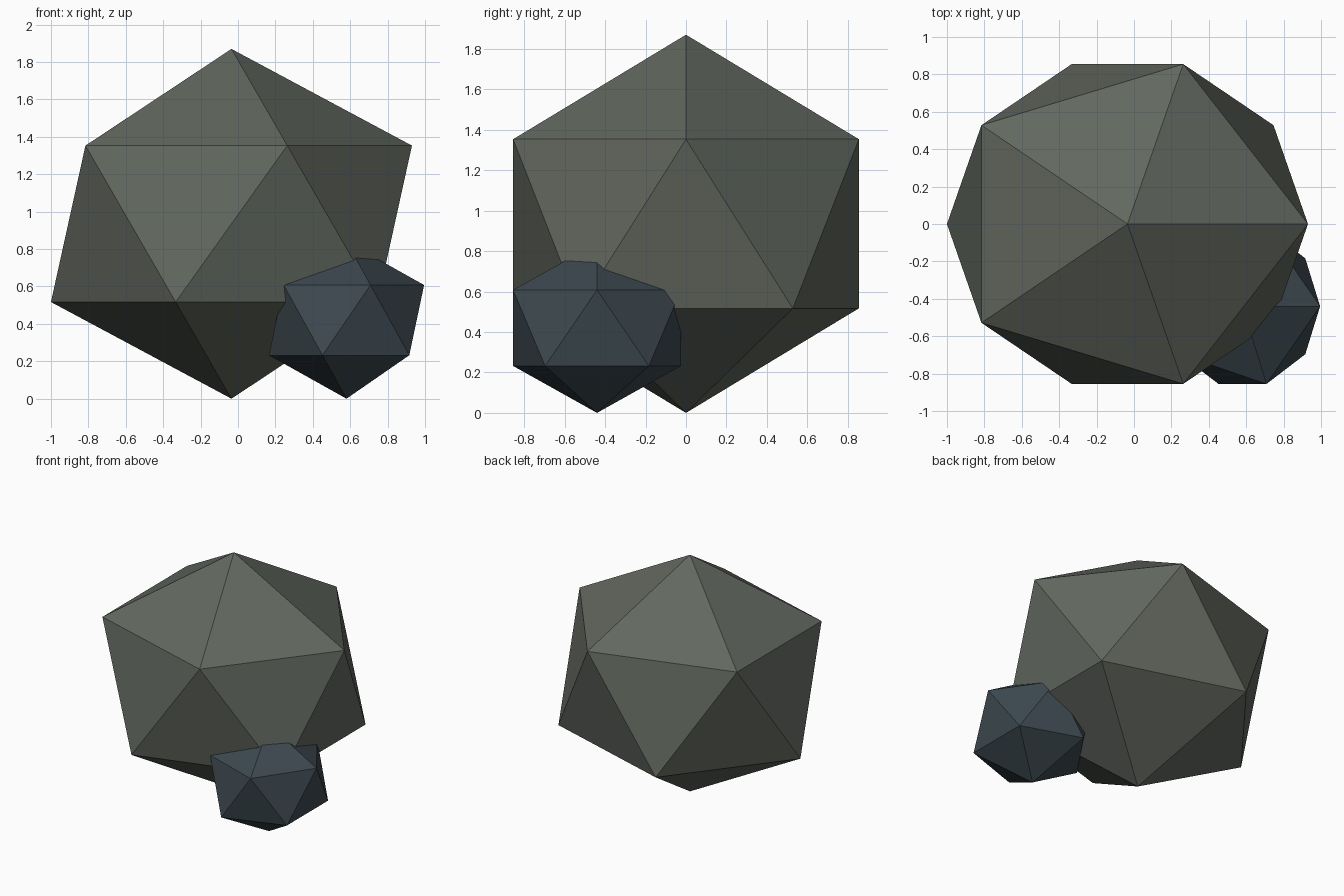
import bpy

cube = bpy.data.objects.get("Cube")
if cube:
    bpy.data.objects.remove(cube, do_unlink=True)


def make_material(name, color):
    mat = bpy.data.materials.new(name)
    mat.use_nodes = True
    mat.diffuse_color = (*color, 1)
    bsdf = next(n for n in mat.node_tree.nodes if n.type == 'BSDF_PRINCIPLED')
    bsdf.inputs["Base Color"].default_value = (*color, 1)
    bsdf.inputs["Roughness"].default_value = 0.9
    return mat


def make_rock(name, center, radii, mat):
    # Faceted twenty-sided stone, stretched per axis
    bpy.ops.mesh.primitive_ico_sphere_add(subdivisions=1, radius=1, location=center)
    rock = bpy.context.object
    rock.name = name
    rock.scale = radii
    bpy.ops.object.transform_apply(location=False, rotation=False, scale=True)
    bpy.ops.object.shade_flat()
    rock.data.materials.append(mat)
    return rock


grey = make_material("mossy_grey_stone", (0.12, 0.135, 0.112))
blue = make_material("slate_blue_stone", (0.046, 0.066, 0.079))

# Large boulder with a small stone set into its front left side
make_rock("large_boulder", (-0.035, 0, 0.935), (1.079, 1.005, 0.935), grey)
make_rock("small_stone", (0.58, -0.44, 0.42), (0.464, 0.488, 0.42), blue)
